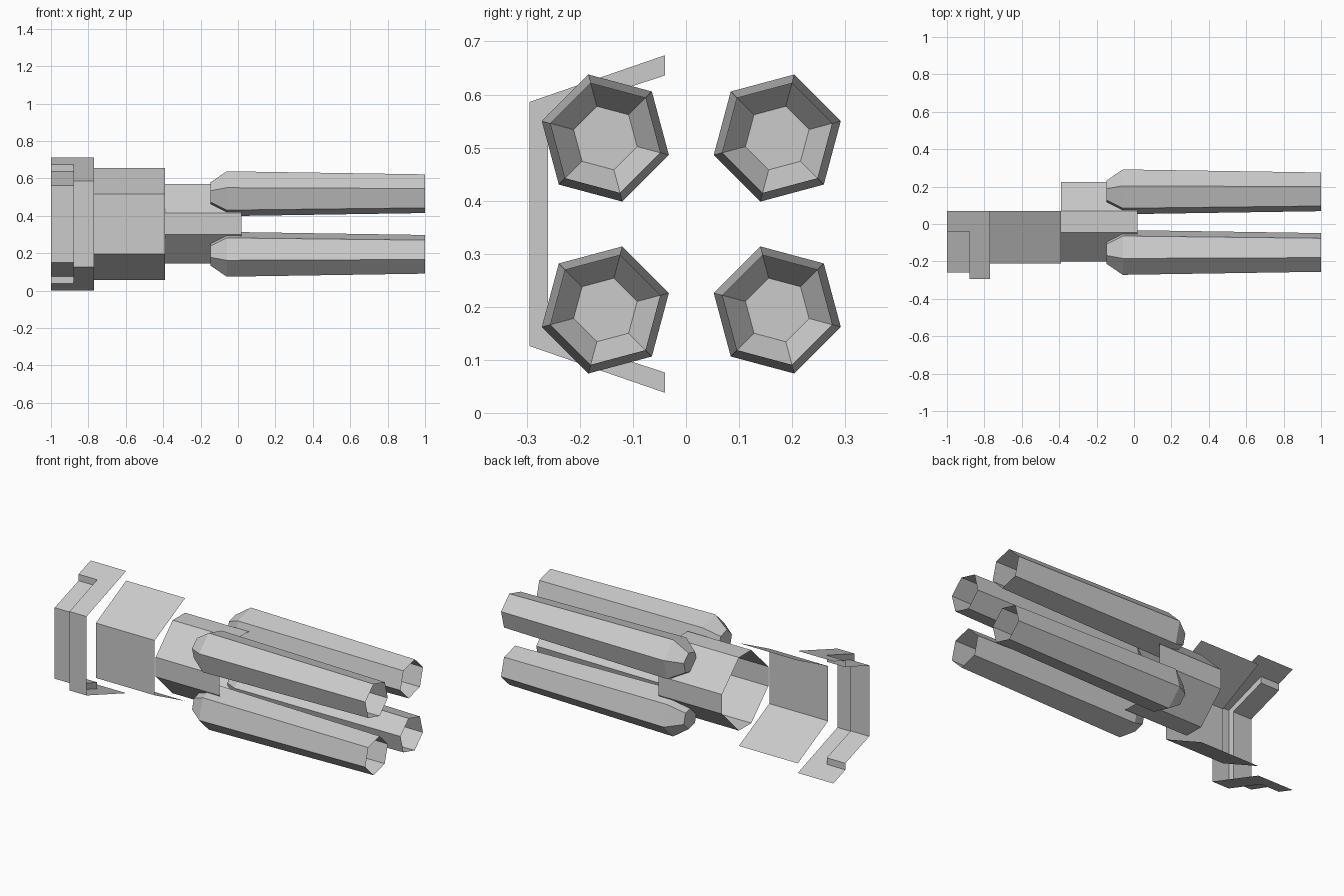
import bpy
import bmesh
from math import cos, sin, radians

default = bpy.data.objects.get("Cube")
if default:
    bpy.data.objects.remove(default, do_unlink=True)

grey = bpy.data.materials.new("light_grey")
grey.use_nodes = True
colour = (0.6, 0.6, 0.6, 1)
grey.diffuse_color = colour
grey.node_tree.nodes["Principled BSDF"].inputs["Base Color"].default_value = colour

MID_Y, MID_Z = 0.01, 0.36


def finish(name, bm):
    bmesh.ops.remove_doubles(bm, verts=bm.verts, dist=0.0005)
    bmesh.ops.recalc_face_normals(bm, faces=bm.faces)
    mesh = bpy.data.meshes.new(name)
    bm.to_mesh(mesh)
    bm.free()
    mesh.materials.append(grey)
    obj = bpy.data.objects.new(name, mesh)
    bpy.context.collection.objects.link(obj)
    return obj


def loft(bm, sections, closed=False, cap=False):
    """Join (x, [(y, z), ...]) sections lying along x into a thin skin."""
    rings = [[bm.verts.new((x, y, z)) for y, z in pts] for x, pts in sections]
    for a, b in zip(rings, rings[1:]):
        n = len(a)
        for i in range(n if closed else n - 1):
            j = (i + 1) % n
            bm.faces.new((a[i], a[j], b[j], b[i]))
    if cap:
        bm.faces.new(rings[0])


def mirror_z(upper):
    """Complete a profile with its reflection below the middle height."""
    return upper + [(y, 2 * MID_Z - z) for y, z in reversed(upper)]


def hexagon(cy, cz, radius, turn):
    return [(cy + radius * cos(radians(turn + 60 * i)),
             cz + radius * sin(radians(turn + 60 * i))) for i in range(6)]


# Four hollow tubes, open in front and closed by a tapered hexagonal tail
for side, sy in (("front", -1), ("back", 1)):
    for level, sz in (("lower", -1), ("upper", 1)):
        cy, cz = MID_Y + sy * 0.162, MID_Z + sz * 0.162
        turn = 15 * sy * sz
        bm = bmesh.new()
        loft(bm, [(x, hexagon(cy, cz, r, turn)) for x, r in
                  ((-0.148, 0.062), (-0.06, 0.124), (1.0, 0.107))],
             closed=True, cap=True)
        finish(f"{level}_{side}_tube", bm)

# Open eight-sided housing between the tubes
wide, narrow = 0.213, 0.057
corners = [(narrow, wide), (wide, narrow), (wide, -narrow), (narrow, -wide)]
corners += [(-y, -z) for y, z in corners]
profile = [(MID_Y + 0.002 + y, MID_Z + 0.002 + z) for y, z in corners]
bm = bmesh.new()
loft(bm, [(-0.39, profile), (0.02, profile)], closed=True)
finish("central_housing", bm)

# Half shell behind the housing
profile = mirror_z([(0.07, 0.66), (-0.21, 0.52)])
bm = bmesh.new()
loft(bm, [(-0.77, profile), (-0.39, profile)])
finish("half_shell", bm)

# Stepped end collar with a recessed rear band
outer = mirror_z([(-0.04, 0.678), (-0.295, 0.59)])
inner = mirror_z([(-0.04, 0.64), (-0.26, 0.567)])
bm = bmesh.new()
loft(bm, [(-1.0, inner), (-0.88, inner), (-0.88, outer), (-0.77, outer)])
for flip in (1, -1):
    lip = [(y, MID_Z + flip * (z - MID_Z)) for y, z in
           ((-0.04, 0.64), (-0.04, 0.678), (0.07, 0.716))]
    loft(bm, [(-1.0, lip), (-0.88, lip)])
    loft(bm, [(-0.88, lip[1:]), (-0.77, lip[1:])])
finish("end_collar", bm)

# Rest the assembly on the ground
bpy.context.view_layer.update()
parts = [o for o in bpy.context.collection.objects
         if o.type == "MESH" and grey.name in o.data.materials]
lowest = min(v.co.z for o in parts for v in o.data.vertices)
for o in parts:
    for v in o.data.vertices:
        v.co.z -= lowest
